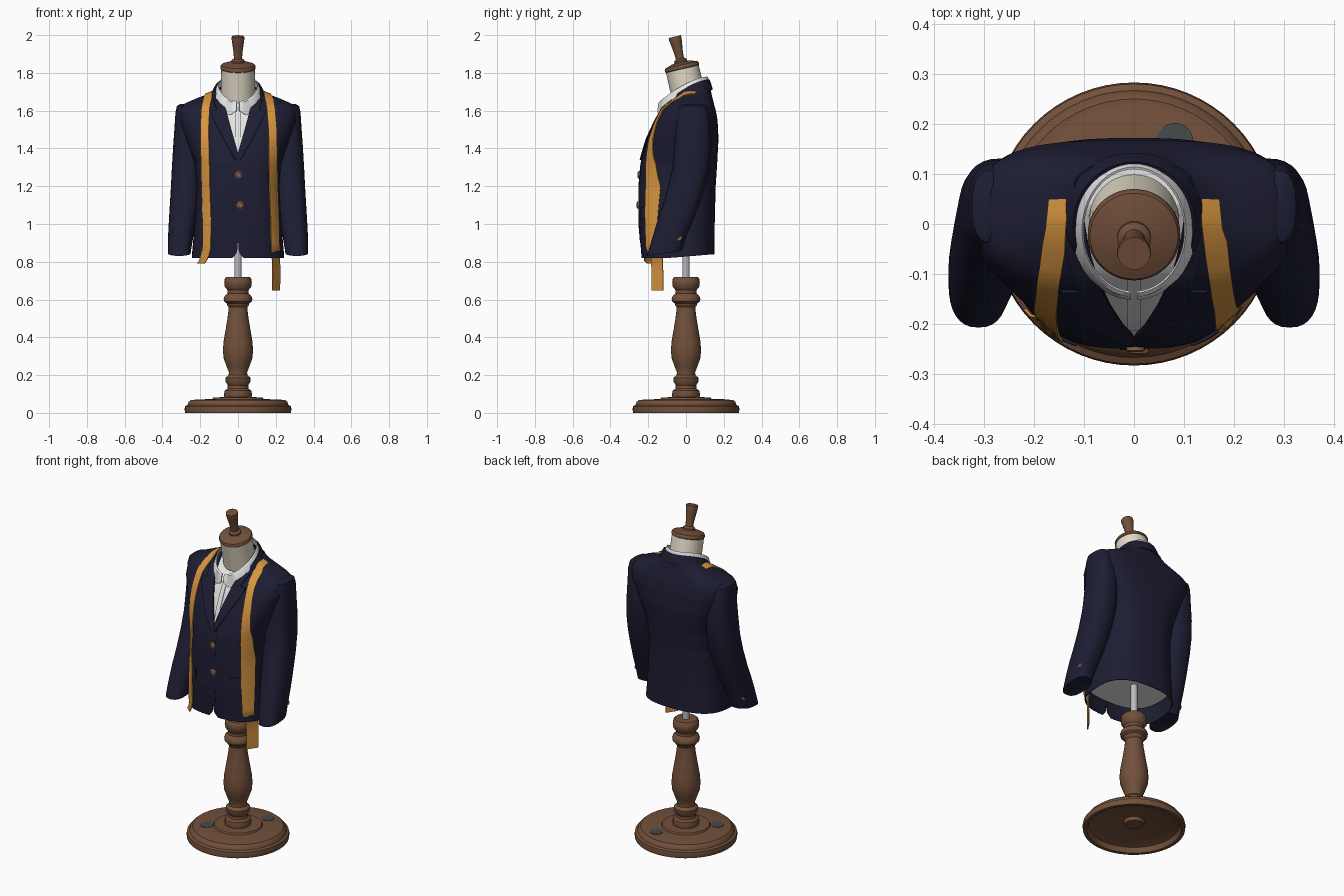
import bpy, bmesh, math
from mathutils import Matrix, Vector

if "Cube" in bpy.data.objects:
    bpy.data.objects.remove(bpy.data.objects["Cube"])

def mat(name, rgb):
    m = bpy.data.materials.new(name)
    m.diffuse_color = (*rgb, 1)
    m.use_nodes = True
    m.node_tree.nodes["Principled BSDF"].inputs["Base Color"].default_value = m.diffuse_color
    return m

NAVY = mat("navy cloth", (.0125, .0125, .034))
WOOD = mat("brown wood", (.168, .08, .043))
TAPE = mat("orange tape", (.68, .3, .05))
WHITE = mat("white shirt", (.78, .78, .79))
CREAM = mat("cream linen", (.76, .7, .57))
STEEL = mat("steel", (.5, .5, .53))
SLATE = mat("slate patch", (.06, .07, .075))
HORN = mat("horn button", (.25, .12, .065))

def grid(name, rows, m, closed=False, caps=False, thick=0, angle=40):
    """Skin a list of equally long point rows."""
    bm = bmesh.new()
    vs = [[bm.verts.new(p) for p in r] for r in rows]
    n = len(rows[0])
    for a, b in zip(vs, vs[1:]):
        for i in range(n if closed else n - 1):
            j = (i + 1) % n
            bm.faces.new((a[i], a[j], b[j], b[i]))
    if caps:
        bm.faces.new(vs[0])
        bm.faces.new(vs[-1])
    bmesh.ops.recalc_face_normals(bm, faces=bm.faces)
    if thick:
        bmesh.ops.solidify(bm, geom=bm.faces[:], thickness=thick)
        bmesh.ops.recalc_face_normals(bm, faces=bm.faces)
    me = bpy.data.meshes.new(name)
    bm.to_mesh(me)
    bm.free()
    ob = bpy.data.objects.new(name, me)
    bpy.context.collection.objects.link(ob)
    me.materials.append(m)
    bpy.ops.object.select_all(action='DESELECT')
    ob.select_set(True)
    bpy.context.view_layer.objects.active = ob
    bpy.ops.object.shade_smooth_by_angle(angle=math.radians(angle))
    return ob

def lathe(name, prof, m, mx=Matrix(), n=48, caps=True):
    ring = [2 * math.pi * i / n for i in range(n)]
    rows = [[mx @ Vector((r * math.cos(a), r * math.sin(a), z)) for a in ring] for r, z in prof]
    return grid(name, rows, m, True, caps, angle=35)

def lerp(keys, z):
    """Interpolate rows of (z, values...)."""
    if z <= keys[0][0]:
        return keys[0][1:]
    for a, b in zip(keys, keys[1:]):
        if z <= b[0]:
            t = (z - a[0]) / (b[0] - a[0])
            return [p + (q - p) * t for p, q in zip(a[1:], b[1:])]
    return keys[-1][1:]

def steps(a, b, n):
    return [a + (b - a) * i / n for i in range(n + 1)]

def power(v, e):
    return math.copysign(abs(v) ** e, v)

# ---- wooden stand: hollow base, turned post, steel pole
lathe("base", [(.05, .03), (.05, .05), (.2, .045), (.25, .03), (.26, 0), (.28, 0), (.283, .02), (.28, .035),
               (.267, .042), (.262, .058), (.25, .068), (.235, .068), (.225, .071), (.135, .073),
               (.13, .082), (.05, .084)], WOOD, n=64, caps=False)
lathe("post", [(.05, .03), (.072, .08), (.074, .1), (.07, .118), (.056, .128), (.054, .145), (.066, .165), (.067, .185),
               (.05, .2), (.048, .215), (.062, .25), (.076, .29), (.08, .33), (.076, .38), (.064, .45),
               (.053, .52), (.049, .56), (.058, .57), (.06, .58), (.074, .59), (.076, .605), (.07, .62),
               (.056, .632), (.056, .65), (.07, .668), (.073, .69), (.07, .71), (.062, .72)], WOOD)
lathe("pole", [(.019, .71), (.019, .95)], STEEL, n=20)
for i, (x, y) in enumerate([(.082, .166), (-.14, -.1)]):
    lathe(f"base_patch_{i}", [(.036, .068), (.036, .0745)], SLATE, Matrix.Translation((x, y, 0)), 20)

# ---- neck, cap and handle share one forward-leaning axis
lean = Matrix.Translation((0, -.025, 1.845)) @ Matrix.Rotation(.23, 4, 'X')
lathe("neck", [(.093, -.27), (.09, -.15), (.089, -.022)], CREAM, lean)
lathe("neck_cap", [(.089, -.025), (.0925, -.022), (.0925, -.01), (.088, -.003), (.05, .01), (.02, .014)], WOOD, lean)
lathe("handle", [(.034, .005), (.034, .022), (.022, .032), (.023, .06), (.03, .11), (.034, .14),
                 (.033, .151)], WOOD, lean, 24)

# ---- jacket body: z, half width, front y, back y, squareness of the back
BODY = [(.82, .245, -.235, .15, 2.6), (1.0, .23, -.25, .152, 2.6), (1.2, .218, -.25, .157, 2.6),
        (1.32, .228, -.24, .165, 2.7), (1.45, .275, -.205, .172, 3), (1.55, .312, -.162, .167, 3.4),
        (1.6, .313, -.133, .158, 3.6), (1.62, .306, -.12, .152, 3.6), (1.637, .284, -.1, .148, 3.4),
        (1.66, .232, -.072, .142, 3), (1.685, .168, -.04, .136, 2.6), (1.705, .135, -.01, .132, 2.4),
        (1.72, .12, .01, .128, 2.4)]
GAP = [(.82, .03), (.835, .012), (.86, .002), (1.38, .001), (1.5, .035), (1.6, .062), (1.66, .085), (1.72, .105)]
N = 2.7

def section(z, inset=0, gap=0, n=64):
    w, f, b, nb = lerp(BODY, z)
    w, mid, d = w - inset, (f + b) / 2, (b - f) / 2 - inset
    a0 = math.asin(min(1, gap / w) ** (N / 2))
    pts = []
    for a in steps(a0, 2 * math.pi - a0, n):
        s, c = math.sin(a), math.cos(a)
        e = 2 / (N if c > 0 else nb)
        pts.append((power(s, e) * w, mid - power(c, e) * d, z))
    return pts

def front(x, z, lift=0):
    """Point on the front of the jacket."""
    w, f, b, nb = lerp(BODY, z)
    t = min(.985, abs(x) / w)
    return (x, (f + b) / 2 - (b - f) / 2 * (1 - t ** N) ** (1 / N) - lift, z)

levels = sorted(set(steps(.82, 1.72, 36) + [k[0] for k in BODY]))
hem = lambda p: (p[0], p[1], p[2] + max(0, .9 - p[2]) * max(0, p[1] + .1))
grid("jacket_body", [[hem(p) for p in section(z, 0, lerp(GAP, z)[0])] for z in levels], NAVY, thick=.004)
shirt = [[(x, y, z - .008) for x, y, z in section(z, .016)[:-1]] for z in levels if z > .9]
grid("shirt_body", shirt, WHITE, True, True)
grid("shirt_placket", [[front(x, z, -.011) for x in (-.013, .013)] for z in steps(1.38, 1.62, 8)],
     WHITE, thick=.004)

# ---- lapels, pocket flaps and sleeves, mirrored
LAPEL = [(1.34, .012), (1.45, .075), (1.57, .138), (1.6, .146), (1.605, .112), (1.66, .132)]
SLEEVE = [(1.634, .288, .035, .02, .05), (1.624, .288, .035, .036, .072), (1.59, .279, .035, .052, .086),
          (1.5, .267, .036, .07, .092), (1.4, .267, .034, .077, .097), (1.3, .27, .026, .08, .098),
          (1.2, .276, .004, .079, .098), (1.1, .284, -.027, .077, .096), (1.0, .296, -.063, .071, .094),
          (.92, .305, -.092, .066, .092), (.845, .311, -.115, .06, .092), (.85, .311, -.115, .05, .08)]
for s, side in ((-1, "left"), (1, "right")):
    rows = []
    for z in sorted(steps(1.34, 1.66, 16) + [1.598, 1.605]):
        g, o = lerp(GAP, z)[0], lerp(LAPEL, z)[0]
        rows.append([front(s * (g + (o - g) * t), z, .005 + .006 * t) for t in steps(0, 1, 4)])
    grid(f"lapel_{side}", rows, NAVY, thick=.005, angle=30)
    grid(f"pocket_flap_{side}", [[front(s * x, z + (x - .11) * .15, .007) for x in steps(.115, .195, 6)]
                                 for z in (1.02, 1.085)], NAVY, thick=.006, angle=30)
    rows = []
    for z, x, y, rx, ry in SLEEVE:
        k = .15 if z < 1 else 0
        rows.append([(s * (x + rx * power(math.cos(a), .82)), y + ry * power(math.sin(a), .82),
                      z + k * ry * math.sin(a)) for a in steps(0, 2 * math.pi, 32)[:-1]])
    grid(f"sleeve_{side}", rows, NAVY, True, True)
    lathe(f"cuff_button_{side}", [(.016, -.008), (.016, .005), (.011, .008)], HORN,
          Matrix.Translation((s * .355, -.038, .925)) @ Matrix.Rotation(s * 1.3, 4, 'Y'), 12)
    # shirt collar wing with a dipped point, top edge falling toward the front
    rows = []
    for a in steps(.06, math.pi, 28):
        drop = .045 + .035 * math.exp(-((a - .42) / .28) ** 2)
        sn, cs = math.sin(a), math.cos(a)
        z = 1.78 - .13 * ((1 + cs) / 2) ** 1.6
        rows.append([(s * .104 * sn, -.012 - .126 * cs, z), (s * .11 * sn, -.014 - .132 * cs, z - .008),
                     (s * .124 * sn, -.012 - .14 * cs, z - drop)])
    grid(f"shirt_collar_{side}", rows, WHITE, thick=.005)

# ---- jacket collar around the back of the neck
rows = []
for a in steps(1.0, 2 * math.pi - 1.0, 40):
    sn, cs = math.sin(a), math.cos(a)
    z = 1.766 - .135 * ((1 + cs) / 2) ** 1.6
    rows.append([(.116 * sn, .0 - .118 * cs, z - .004), (.122 * sn, -.124 * cs, z),
                 (.134 * sn, .002 - .13 * cs, z - .02), (.152 * sn, .004 - .138 * cs, z - .055)])
grid("jacket_collar", rows, NAVY, thick=.006)

# ---- front overlap and its two buttons
grid("front_overlap", [[front(x, z, .002) for x in steps(-.028, .022, 4)] for z in steps(.9, 1.37, 14)],
     NAVY, thick=.005, angle=30)
for i, (x, z) in enumerate([(.003, 1.26), (.012, 1.1)]):
    lathe(f"front_button_{i}", [(.019, -.005), (.019, .003), (.013, .006), (.012, .004)], HORN,
          Matrix.Translation(front(x, z, .005)) @ Matrix.Rotation(math.pi / 2, 4, 'X'), 16)

# ---- measuring tape halves: over the shoulder, down the chest, hanging below the hem
RUN_L = [(.84, -.168), (1.0, -.165), (1.2, -.172), (1.5, -.178), (1.62, -.172), (1.68, -.158)]
RUN_R = [(.84, .2), (1.0, .197), (1.2, .19), (1.5, .184), (1.62, .174), (1.68, .162)]
TAIL_L = [(-.2, -.19, .79), (-.188, -.203, .805), (-.176, -.205, .83)]
TAIL_R = [(.203, -.152, .648), (.205, -.153, .75), (.202, -.156, .83)]
for name, run, tail, dy in (("tape_left", RUN_L, TAIL_L, .018), ("tape_right", RUN_R, TAIL_R, .03)):
    sg = math.copysign(1, run[0][1])
    rows = [[(x + t * .02, y + sg * t * dy, z) for t in (-1, 0, 1)] for x, y, z in tail]
    for z in steps(.87, 1.668, 30):
        x = lerp(run, z)[0]
        rows.append([front(x + t * .022, z, .011) for t in (-1, 0, 1)])
    for y, z in ((-.01, 1.692), (.02, 1.698), (.05, 1.698)):
        rows.append([(sg * (.156 - .1 * y) + t * .02, y, z - .4 * sg * t * .02) for t in (-1, 0, 1)])
    grid(name, rows, TAPE, thick=.005)
